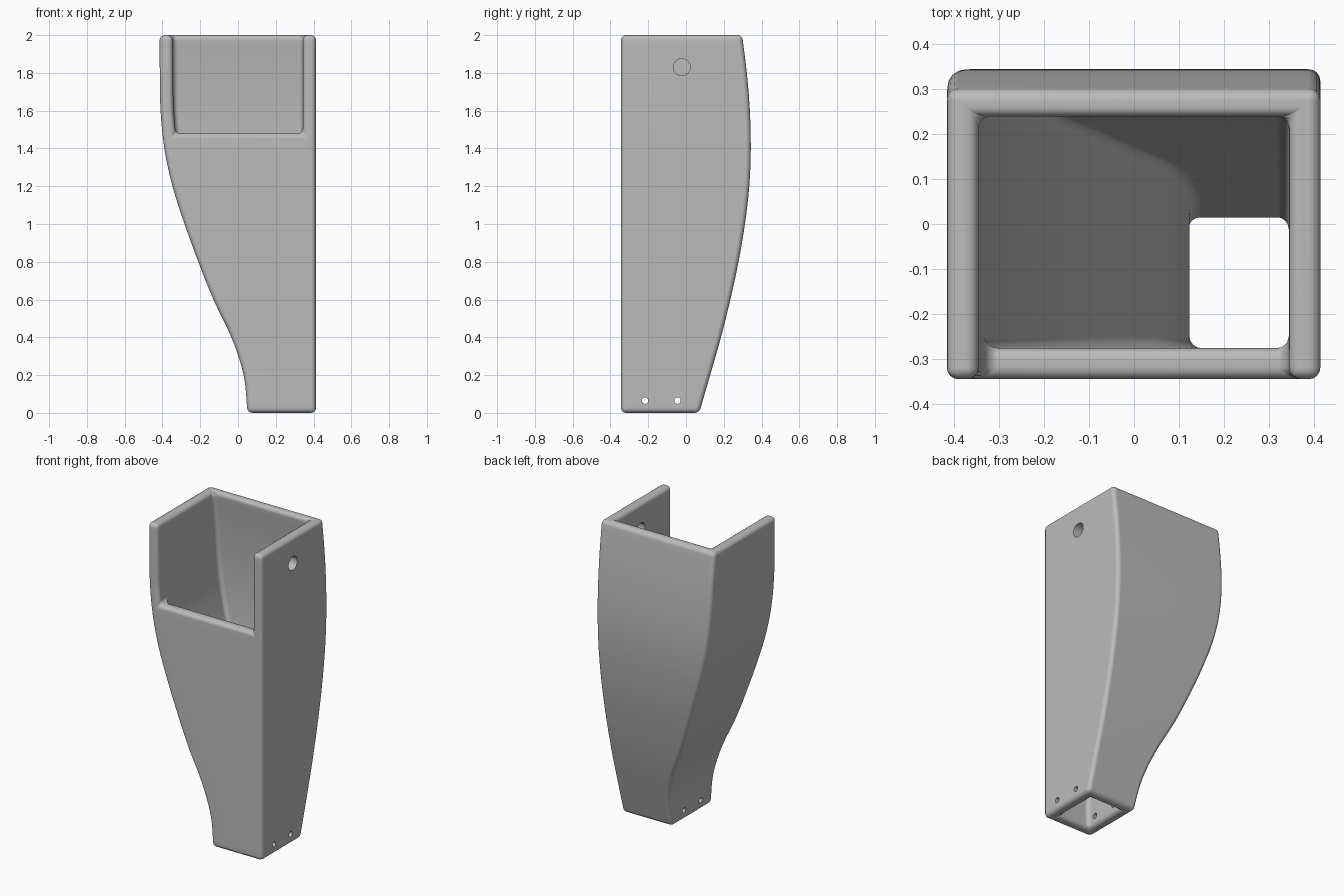
import bpy
import bmesh
from math import radians

default = bpy.data.objects.get("Cube")
if default:
    bpy.data.objects.remove(default, do_unlink=True)

# Wall profiles, sampled at equal heights from bottom to top
STEP = 0.2
LEFT_OUT = [0.05, 0.03, -0.035, -0.13, -0.21, -0.283, -0.347, -0.39, -0.41, -0.414, -0.415]
LEFT_IN = [0.12, 0.12, 0.08, -0.025, -0.125, -0.21, -0.275, -0.32, -0.34, -0.344, -0.345]
BACK_OUT = [0.07, 0.128, 0.185, 0.235, 0.278, 0.312, 0.335, 0.343, 0.338, 0.322, 0.297]
RIGHT_OUT, RIGHT_IN = 0.413, 0.343
FRONT_OUT, FRONT_IN = -0.344, -0.275
BACK_WALL = 0.062
SILL, HEIGHT = 1.48, 2.0


def sample(table, z):
    """Smooth curve through the table values."""
    i = min(int(z / STEP + 1e-6), len(table) - 2)
    t = z / STEP - i
    b, c = table[i], table[i + 1]
    a = table[i - 1] if i > 0 else 2 * b - c
    d = table[i + 2] if i + 2 < len(table) else 2 * c - b
    return b + 0.5 * t * (c - a + t * (2 * a - 5 * b + 4 * c - d + t * (3 * (b - c) + d - a)))


grey = bpy.data.materials.new("plain grey")
grey.use_nodes = True
colour = (0.5, 0.5, 0.5, 1)
grey.diffuse_color = colour
grey.node_tree.nodes["Principled BSDF"].inputs["Base Color"].default_value = colour

# Levels, with one exactly on the sill of the front opening
levels = [k * 0.05 for k in range(41)]
levels = sorted([z for z in levels if abs(z - SILL) > 0.04] + [SILL])

bm = bmesh.new()


def ring(z):
    """Ten named points around the outer and inner walls at one height."""
    lo, li, bo = (sample(t, z) for t in (LEFT_OUT, LEFT_IN, BACK_OUT))
    bi = bo - BACK_WALL
    points = {
        "fl": (lo, FRONT_OUT), "a": (li, FRONT_OUT), "b": (RIGHT_IN, FRONT_OUT),
        "fr": (RIGHT_OUT, FRONT_OUT), "br": (RIGHT_OUT, bo), "bl": (lo, bo),
        "ifl": (li, FRONT_IN), "ifr": (RIGHT_IN, FRONT_IN),
        "ibr": (RIGHT_IN, bi), "ibl": (li, bi),
    }
    return {name: bm.verts.new((x, y, z)) for name, (x, y) in points.items()}


def cap(r, names):
    bm.faces.new([r[n] for n in names.split()])


# Shell walls: closed below the sill, open at the front above it
ALWAYS = "fl-a b-fr fr-br br-bl bl-fl ifr-ibr ibr-ibl ibl-ifl"
rings = [ring(z) for z in levels]
for z, low, high in zip(levels, rings, rings[1:]):
    extra = " a-b ifl-ifr" if z < SILL - 0.001 else " a-ifl b-ifr"
    for pair in (ALWAYS + extra).split():
        p, q = pair.split("-")
        bm.faces.new((low[p], low[q], high[q], high[p]))

# Rims and sill
for r in (rings[0], rings[-1]):
    cap(r, "fl a ifl ibl bl")
    cap(r, "bl ibl ibr br")
    cap(r, "b fr br ibr ifr")
cap(rings[0], "a b ifr ifl")
cap(rings[levels.index(SILL)], "a b ifr ifl")

bmesh.ops.recalc_face_normals(bm, faces=bm.faces)
mesh = bpy.data.meshes.new("tapered_housing")
bm.to_mesh(mesh)
bm.free()
mesh.materials.append(grey)
housing = bpy.data.objects.new("tapered_housing", mesh)
bpy.context.collection.objects.link(housing)

# Rounded edges
bevel = housing.modifiers.new("rounded_edges", "BEVEL")
bevel.width = 0.026
bevel.segments = 4
bevel.limit_method = "ANGLE"
bevel.angle_limit = radians(35)
bevel.use_clamp_overlap = False


def drill(name, x, y, z, radius, length):
    bpy.ops.mesh.primitive_cylinder_add(
        vertices=32, radius=radius, depth=length,
        location=(x, y, z), rotation=(0, radians(90), 0))
    cutter = bpy.context.object
    cutter.name = name
    cutter.hide_render = True
    cutter.data.materials.append(grey)
    cut = housing.modifiers.new(name, "BOOLEAN")
    cut.operation = "DIFFERENCE"
    cut.solver = "EXACT"
    cut.object = cutter
    return cutter


# One large hole in the straight side, two pin holes right through the foot
cutters = [drill("side_hole_cutter", RIGHT_OUT, -0.022, 1.83, 0.045, 0.3)]
for y in (-0.217, -0.045):
    cutters.append(drill("pin_hole_cutter", 0.23, y, 0.065, 0.017, 0.8))

# Bake the modifiers, then drop the cutters
bpy.context.view_layer.update()
baked = bpy.data.meshes.new_from_object(
    housing.evaluated_get(bpy.context.evaluated_depsgraph_get()))
housing.modifiers.clear()
housing.data = baked
for cutter in cutters:
    bpy.data.objects.remove(cutter, do_unlink=True)

# Smooth shading with crisp hole edges and flat walls
bpy.ops.object.select_all(action="DESELECT")
housing.select_set(True)
bpy.context.view_layer.objects.active = housing
bpy.ops.object.shade_smooth_by_angle(angle=radians(35))
weighted = housing.modifiers.new("weighted_normals", "WEIGHTED_NORMAL")
weighted.keep_sharp = True
